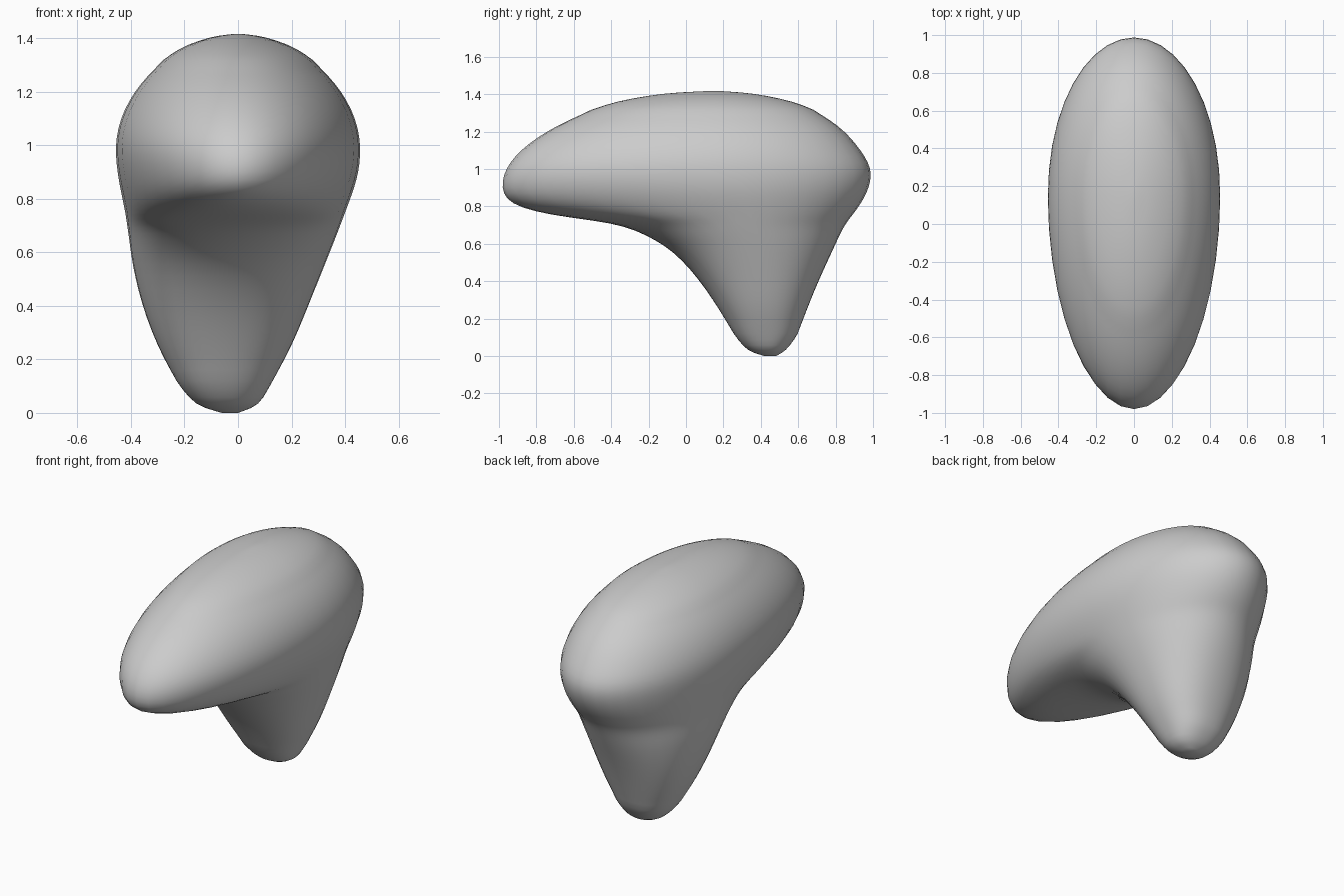
import bpy, bmesh, math

if "Cube" in bpy.data.objects:
    bpy.data.objects.remove(bpy.data.objects["Cube"])

SIDES, STEPS = 40, 3

# Horizontal sections: z, front y, back y, widest y, half width, x centre, front roundness
SECTIONS = [
    (0.0, 0.42, 0.48, 0.45, 0.030, -0.03, 2.2),
    (0.035, 0.33, 0.535, 0.44, 0.115, -0.04, 2.25),
    (0.12, 0.255, 0.597, 0.43, 0.180, -0.05, 2.35),
    (0.25, 0.175, 0.648, 0.41, 0.252, -0.05, 2.4),
    (0.41, 0.065, 0.715, 0.38, 0.316, -0.047, 2.3),
    (0.56, -0.075, 0.787, 0.335, 0.365, -0.034, 2.15),
    (0.65, -0.23, 0.83, 0.30, 0.390, -0.022, 2.05),
    (0.71, -0.40, 0.865, 0.275, 0.407, -0.015, 1.95),
    (0.755, -0.75, 0.90, 0.25, 0.420, -0.01, 1.8),
    (0.815, -0.96, 0.945, 0.21, 0.438, -0.005, 1.8),
    (0.90, -1.005, 0.99, 0.17, 0.458, 0.0, 1.9),
    (1.00, -0.98, 1.003, 0.15, 0.465, 0.0, 2.0),
    (1.10, -0.90, 0.945, 0.15, 0.445, 0.0, 2.0),
    (1.20, -0.76, 0.86, 0.15, 0.393, 0.0, 2.0),
    (1.29, -0.575, 0.735, 0.15, 0.313, 0.0, 2.0),
    (1.36, -0.365, 0.565, 0.15, 0.218, 0.0, 2.0),
    (1.402, -0.12, 0.36, 0.15, 0.108, 0.0, 2.0),
    (1.417, 0.12, 0.18, 0.15, 0.012, 0.0, 2.0),
]


def smooth_rows(rows):
    """Catmull-Rom interpolation between sections."""
    out = []
    last = len(rows) - 1
    for i in range(last):
        p0, p1, p2, p3 = (rows[max(0, min(last, i + k))] for k in (-1, 0, 1, 2))
        for s in range(STEPS):
            t = s / STEPS
            out.append([0.5 * (2 * b + (c - a) * t + (2 * a - 5 * b + 4 * c - d) * t ** 2
                               + (3 * b - a - 3 * c + d) * t ** 3)
                        for a, b, c, d in zip(p0, p1, p2, p3)])
    out.append(list(rows[-1]))
    return out


# Body and leg as one continuous skin
bm = bmesh.new()
rings = []
for z, front, back, mid, half, xc, power in smooth_rows(SECTIONS):
    ring = []
    for k in range(SIDES):
        a = 2 * math.pi * k / SIDES
        c, s = math.cos(a), math.sin(a)
        reach = (back - mid) if s > 0 else (mid - front)
        p = max(2.0, power) if s > 0 else power
        # superellipse radius keeps the rings evenly spaced
        r = (abs(c) ** p + abs(s) ** p) ** (-1 / p)
        ring.append(bm.verts.new((xc + half * r * c, mid + reach * r * s, z)))
    rings.append(ring)
for lower, upper in zip(rings, rings[1:]):
    for k in range(SIDES):
        n = (k + 1) % SIDES
        bm.faces.new((lower[k], lower[n], upper[n], upper[k]))
bottom = bm.faces.new(rings[0][::-1])
top = bm.faces.new(rings[-1])

# Relax the blend between body and leg, leaving the two tips alone
blend = [v for v in bm.verts if 0.15 < v.co.z < 1.3]
for _ in range(5):
    bmesh.ops.smooth_vert(bm, verts=blend, factor=0.5,
                          use_axis_x=True, use_axis_y=True, use_axis_z=True)

low = min(v.co.z for v in bm.verts)
for v in bm.verts:
    v.co.z -= low
bmesh.ops.recalc_face_normals(bm, faces=bm.faces)
for f in bm.faces:
    f.smooth = True

mesh = bpy.data.meshes.new("body")
bm.to_mesh(mesh)
bm.free()
body = bpy.data.objects.new("body", mesh)
bpy.context.collection.objects.link(body)
